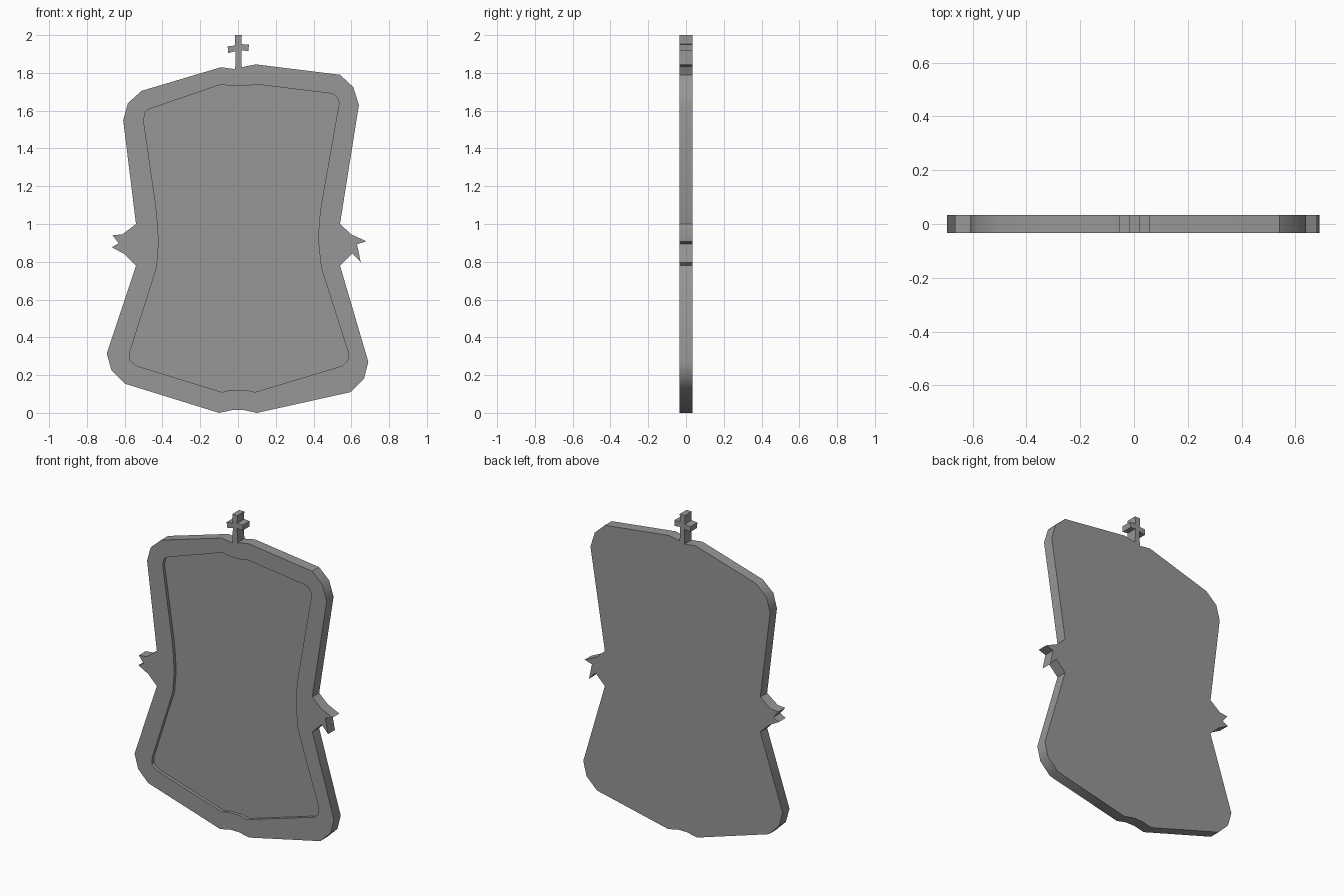
import bpy
import bmesh
from math import radians

HALF_DEPTH = 0.034
RECESS_DEPTH = 0.02

default_cube = bpy.data.objects.get("Cube")
if default_cube:
    bpy.data.objects.remove(default_cube, do_unlink=True)


def make_material(name, colour):
    material = bpy.data.materials.new(name)
    material.use_nodes = True
    material.diffuse_color = colour
    material.node_tree.nodes["Principled BSDF"].inputs["Base Color"].default_value = colour
    return material


def make_slab(name, profile, front, back, material):
    """Extrude an (x, z) profile along y from the front to the back."""
    bm = bmesh.new()
    face = bm.faces.new([bm.verts.new((x, front, z)) for x, z in profile])
    extruded = bmesh.ops.extrude_face_region(bm, geom=[face], use_keep_orig=True)
    moved = [item for item in extruded["geom"] if isinstance(item, bmesh.types.BMVert)]
    bmesh.ops.translate(bm, verts=moved, vec=(0, back - front, 0))
    bmesh.ops.recalc_face_normals(bm, faces=bm.faces)
    mesh = bpy.data.meshes.new(name)
    bm.to_mesh(mesh)
    bm.free()
    mesh.materials.append(material)
    slab = bpy.data.objects.new(name, mesh)
    bpy.context.collection.objects.link(slab)
    return slab


grey = make_material("plain grey", (0.31, 0.31, 0.31, 1))

# Finial cross on the top edge
finial = [(-.015, 1.82), (-.012, 1.915), (-.052, 1.905), (-.055, 1.94),
          (-.015, 1.945), (-.016, 2), (.02, 2), (.018, 1.952),
          (.058, 1.95), (.055, 1.915), (.018, 1.92), (.02, 1.83)]

# Rounded shoulders, feet and the pointed side ornaments, clockwise
left_shoulder = [(.095, 1.845), (.54, 1.79), (.61, 1.725), (.64, 1.63), (.54, 1)]
left_ornament = [(.6, .945), (.68, .908), (.63, .893), (.65, .797), (.605, .845)]
left_foot = [(.54, .78), (.69, .27), (.667, .18), (.595, .11), (.1, 0)]
bottom_notch = [(.03, .015), (-.03, .015)]
right_foot = [(-.1, 0), (-.6, .155), (-.67, .225), (-.695, .315), (-.54, .78)]
right_ornament = [(-.6, .84), (-.668, .877), (-.632, .898), (-.665, .94), (-.612, .945)]
right_shoulder = [(-.54, 1), (-.608, 1.55), (-.583, 1.64), (-.51, 1.705), (-.09, 1.83)]

outline = (finial + left_shoulder + left_ornament + left_foot + bottom_notch
           + right_foot + right_ornament + right_shoulder)
frame = make_slab("mirror_frame", outline, -HALF_DEPTH, HALF_DEPTH, grey)

# Shallow front recess with a pinched waist
left_inset = [(.045, 1.73), (.09, 1.74), (.5, 1.69), (.525, 1.67), (.535, 1.64),
              (.44, 1.1), (.428, 1), (.426, .9), (.44, .77),
              (.585, .315), (.58, .275), (.555, .25), (.09, .11), (.04, .122)]
right_inset = [(-.04, .122), (-.085, .11), (-.54, .25), (-.575, .28), (-.575, .315),
               (-.43, .77), (-.42, .9), (-.425, 1), (-.435, 1.1),
               (-.5, 1.55), (-.49, 1.595), (-.465, 1.61), (-.085, 1.74), (-.045, 1.73)]
cutter = make_slab("recess_cutter", left_inset + right_inset,
                   -HALF_DEPTH * 2, RECESS_DEPTH - HALF_DEPTH, grey)
cutter.hide_render = True

cut = frame.modifiers.new("recess", "BOOLEAN")
cut.operation = "DIFFERENCE"
cut.solver = "EXACT"
cut.object = cutter
bpy.ops.object.select_all(action="DESELECT")
frame.select_set(True)
bpy.context.view_layer.objects.active = frame
bpy.ops.object.modifier_apply(modifier=cut.name)
bpy.data.objects.remove(cutter, do_unlink=True)

# Soft rounded corners with crisp rims
bpy.ops.object.shade_smooth_by_angle(angle=radians(35))
